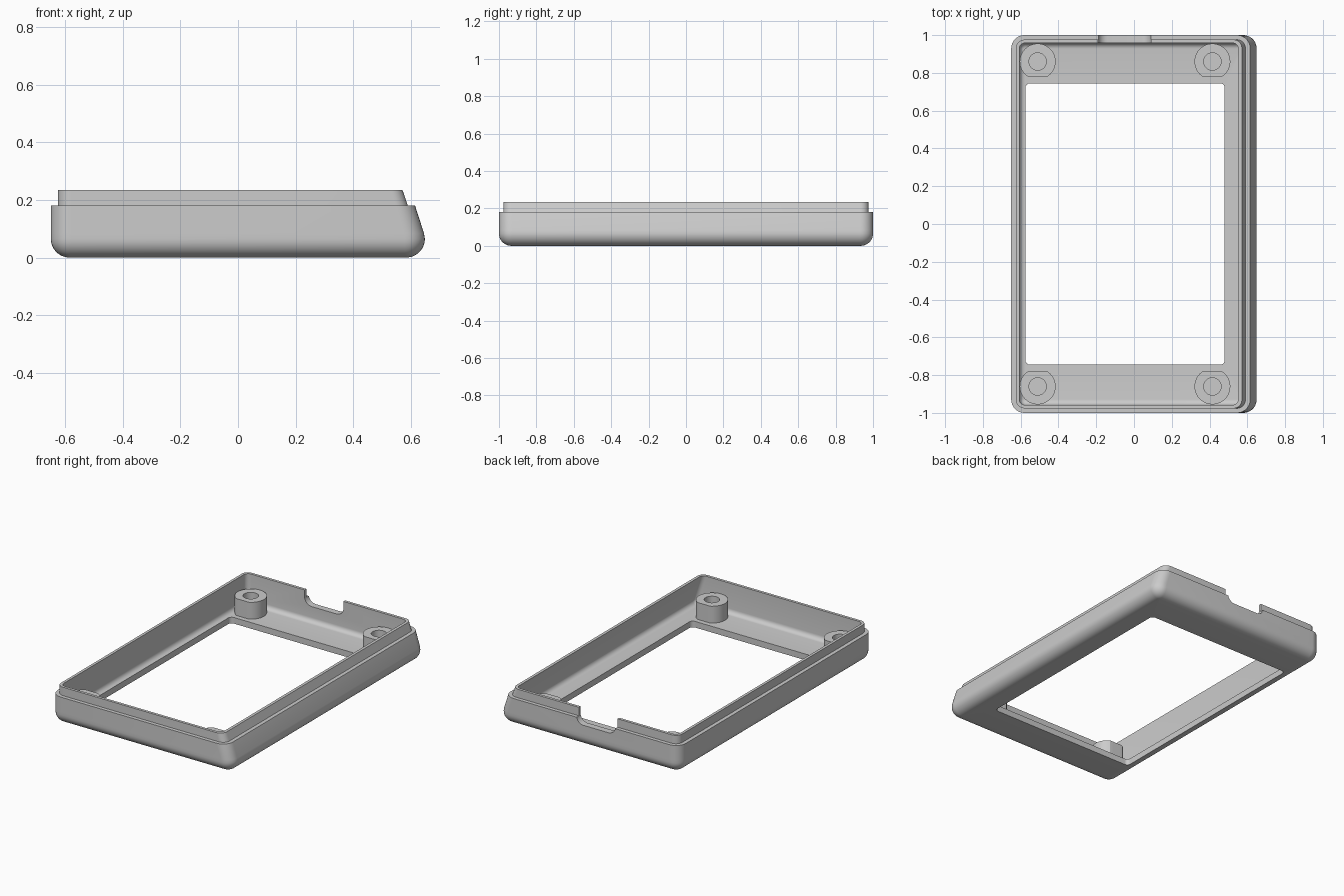
import bpy, bmesh
from math import sin, cos, pi, radians

cube = bpy.data.objects.get("Cube")
if cube:
    bpy.data.objects.remove(cube, do_unlink=True)

# Material
grey = bpy.data.materials.new("plain_grey")
grey.use_nodes = True
GREY = (0.6, 0.6, 0.6, 1)
grey.diffuse_color = GREY
grey.node_tree.nodes["Principled BSDF"].inputs["Base Color"].default_value = GREY


def make_object(name, bm):
    bmesh.ops.recalc_face_normals(bm, faces=bm.faces)
    mesh = bpy.data.meshes.new(name)
    bm.to_mesh(mesh)
    bm.free()
    mesh.materials.append(grey)
    obj = bpy.data.objects.new(name, mesh)
    bpy.context.collection.objects.link(obj)
    return obj


def activate(obj):
    bpy.ops.object.select_all(action="DESELECT")
    obj.select_set(True)
    bpy.context.view_layer.objects.active = obj


def smooth(obj):
    activate(obj)
    bpy.ops.object.shade_smooth_by_angle(angle=radians(30))


def rounded_ring(z, left, right, half_y, r, steps=8):
    """Rounded rectangle at height z."""
    points = []
    corners = [(right - r, half_y - r), (left + r, half_y - r),
               (left + r, r - half_y), (right - r, r - half_y)]
    for i, (cx, cy) in enumerate(corners):
        for k in range(steps + 1):
            a = (i + k / steps) * pi / 2
            points.append((cx + r * cos(a), cy + r * sin(a), z))
    return points


def skin(bm, rings, closed):
    """Join successive rings of points with quads."""
    loops = [[bm.verts.new(p) for p in ring] for ring in rings]
    pairs = list(zip(loops, loops[1:]))
    if closed:
        pairs.append((loops[-1], loops[0]))
    for a, b in pairs:
        for i in range(len(a)):
            j = (i + 1) % len(a)
            bm.faces.new((a[i], a[j], b[j], b[i]))
    return loops


# Bezel shell: outside, stepped lip, inside, floor and window in one skin
FILLET, INNER, FLOOR = 0.065, 0.03, 0.04
rings = []
for k in range(9):
    a = k / 8 * pi / 2
    d = FILLET * (1 - sin(a))
    rings.append(rounded_ring(FILLET * (1 - cos(a)), -0.65 + d, 0.649 - d, 1 - d, 0.07 - d))
rings += [
    rounded_ring(0.084, -0.65, 0.646, 1, 0.07),
    rounded_ring(0.18, -0.65, 0.615, 1, 0.07),
    rounded_ring(0.18, -0.625, 0.59, 0.976, 0.045),
    rounded_ring(0.235, -0.625, 0.571, 0.976, 0.045),
    rounded_ring(0.235, -0.607, 0.552, 0.958, 0.03),
]
for k in range(7):
    a = k / 6 * pi / 2
    d = INNER * (1 - cos(a))
    rings.append(rounded_ring(FLOOR + INNER * (1 - sin(a)), -0.607 + d, 0.598 - d,
                              0.958 - d, 0.032 - d))
for z in (FLOOR, 0):
    rings.append(rounded_ring(z, -0.575, 0.48, 0.745, 0.025))
bm = bmesh.new()
skin(bm, rings, closed=True)
shell = make_object("bezel_shell", bm)

# Cable notch in the back wall, with rounded lower corners
LEFT, RIGHT, BOTTOM, R = -0.19, 0.09, 0.14, 0.05
profile = [(RIGHT, 0.3), (LEFT, 0.3)]
for cx, start in ((LEFT + R, pi), (RIGHT - R, 1.5 * pi)):
    for k in range(9):
        a = start + k / 8 * pi / 2
        profile.append((cx + R * cos(a), BOTTOM + R + R * sin(a)))
bm = bmesh.new()
front, back = skin(bm, [[(x, y, z) for x, z in profile] for y in (0.9, 1.1)], closed=False)
bm.faces.new(front)
bm.faces.new(back)
cutter = make_object("notch_cutter", bm)
cutter.hide_render = True
cut = shell.modifiers.new("cable_notch", "BOOLEAN")
cut.operation = "DIFFERENCE"
cut.solver = "EXACT"
cut.object = cutter
activate(shell)
bpy.ops.object.modifier_apply(modifier=cut.name)
bpy.data.objects.remove(cutter, do_unlink=True)
smooth(shell)

# Screw bosses: blind hole, flat on the side facing the window
BOSS_TOP, BOSS_R, HOLE_R, FLAT = 0.15, 0.095, 0.046, 0.083
for side, x in (("right", -0.51), ("left", 0.415)):
    for end, sy in (("front", -1), ("back", 1)):
        def circle(r, z):
            angles = [i / 48 * 2 * pi for i in range(48)]
            return [(x + r * cos(a), sy * (0.86 + max(r * sin(a), -FLAT)), z) for a in angles]
        bm = bmesh.new()
        loops = skin(bm, [circle(BOSS_R, FLOOR - 0.005), circle(BOSS_R, BOSS_TOP),
                          circle(HOLE_R, BOSS_TOP), circle(HOLE_R, FLOOR + 0.005)], closed=False)
        bm.faces.new(loops[0])
        bm.faces.new(loops[-1])
        smooth(make_object(f"screw_boss_{end}_{side}", bm))
